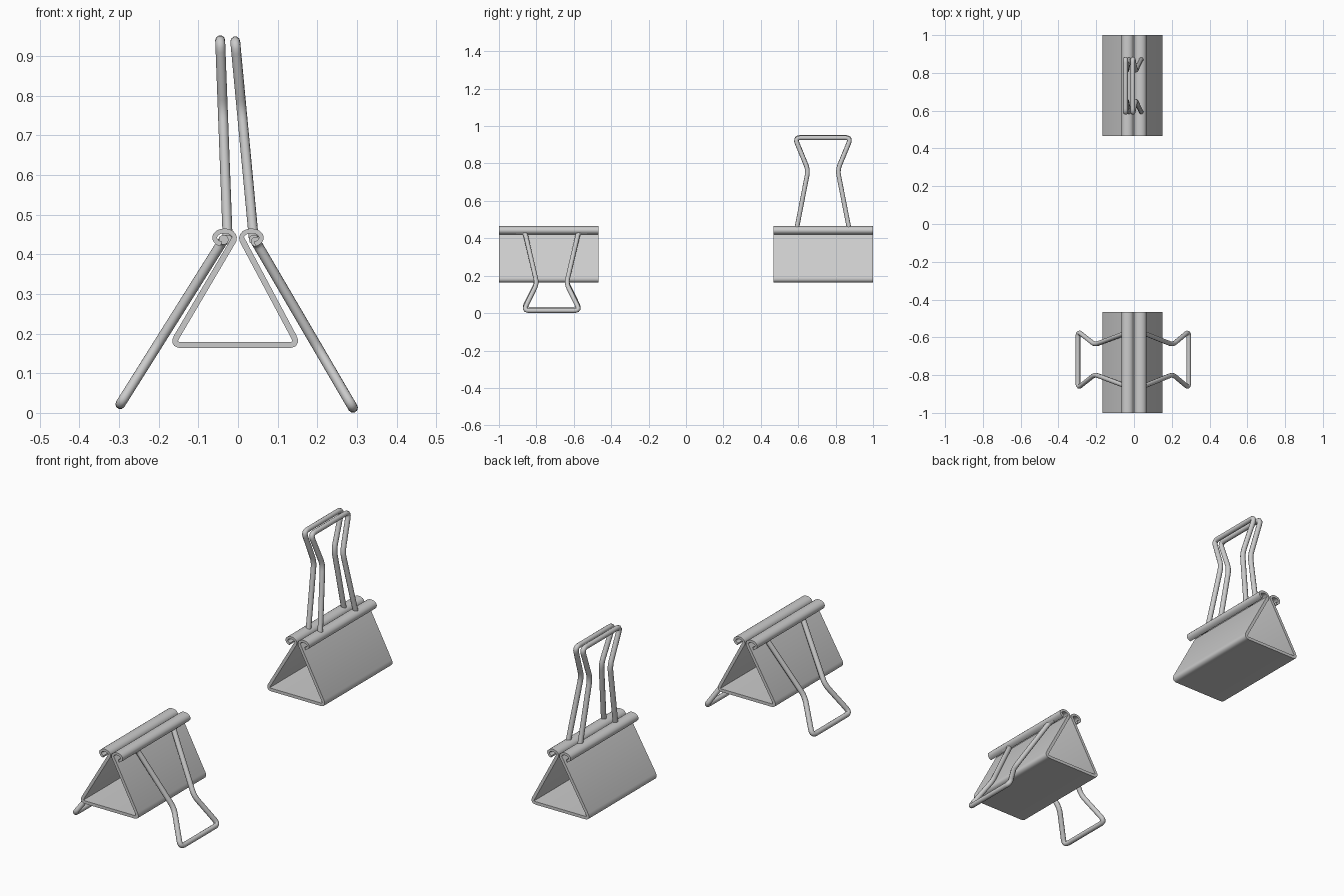
import bpy, bmesh, math
from mathutils import Vector

if "Cube" in bpy.data.objects:
    bpy.data.objects.remove(bpy.data.objects["Cube"])


def fillet(points, radius, steps=5):
    """Round the inner corners of an open polyline with quadratic arcs."""
    pts = [Vector(p) for p in points]
    out = [pts[0]]
    for a, b, c in zip(pts, pts[1:], pts[2:]):
        d1, d2 = a - b, c - b
        r = min(radius, d1.length * 0.45, d2.length * 0.45)
        p, q = b + d1.normalized() * r, b + d2.normalized() * r
        for i in range(steps + 1):
            t = i / steps
            out.append(p * (1 - t) ** 2 + b * 2 * t * (1 - t) + q * t * t)
    out.append(pts[-1])
    return out


def finish(obj, angle=35):
    bpy.ops.object.select_all(action='DESELECT')
    obj.select_set(True)
    bpy.context.view_layer.objects.active = obj
    if obj.type == 'CURVE':
        bpy.ops.object.convert(target='MESH')
    bpy.ops.object.shade_smooth_by_angle(angle=math.radians(angle))


def curl(side):
    """Lip roll at the top of one jaw, from the jaw apex to the free edge."""
    pts = []
    for i in range(15):
        a = math.radians(195 - i * 19)
        pts.append(Vector((side * (0.034 + 0.025 * math.cos(a)), 0.442 + 0.017 * math.sin(a))))
    return pts


def sheet(name, y0, y1, thick=0.015):
    # profile: left curl, left jaw, base, right jaw, right curl
    left, right = curl(-1), curl(1)
    body = fillet([left[0], (-0.167, 0.171), (0.152, 0.171), right[0]], 0.025)
    path = left[:0:-1] + body + right[1:]
    n = len(path)
    bm = bmesh.new()
    rings = []
    for i, p in enumerate(path):
        d = (path[min(i + 1, n - 1)] - path[max(i - 1, 0)]).normalized()
        # rolled lips are a little thinner than the jaws
        t = (0.012 if i < 14 or i >= n - 14 else thick) / 2
        nrm = Vector((-d.y, d.x)) * t
        a, b = p + nrm, p - nrm
        rings.append([bm.verts.new((q.x, y, q.y))
                      for q, y in ((a, y0), (a, y1), (b, y1), (b, y0))])
    for r, s in zip(rings, rings[1:]):
        for k in range(4):
            m = (k + 1) % 4
            bm.faces.new((r[k], r[m], s[m], s[k]))
    bm.faces.new(rings[0])
    bm.faces.new(rings[-1][::-1])
    bmesh.ops.recalc_face_normals(bm, faces=bm.faces[:])
    mesh = bpy.data.meshes.new(name)
    bm.to_mesh(mesh)
    bm.free()
    obj = bpy.data.objects.new(name, mesh)
    bpy.context.collection.objects.link(obj)
    finish(obj)


def handle(name, yc, start, tip, radius=0.0125):
    # half outline: pin, leg, neck, flared end; mirrored in y
    s, t = Vector(start), Vector(tip)
    half = [(0, 0.19), (0, 0.143), (0.655, 0.079), (1, 0.15)]
    outline = half + [(f, -w) for f, w in reversed(half)]
    pts = []
    for f, w in outline:
        p = s.lerp(t, f)
        pts.append((p.x, yc + w, p.y))
    path = fillet(pts, 0.03)
    cu = bpy.data.curves.new(name, 'CURVE')
    cu.dimensions = '3D'
    cu.bevel_depth = radius
    cu.bevel_resolution = 3
    cu.use_fill_caps = True
    sp = cu.splines.new('POLY')
    sp.points.add(len(path) - 1)
    for sp_pt, p in zip(sp.points, path):
        sp_pt.co = (*p, 1)
    obj = bpy.data.objects.new(name, cu)
    bpy.context.collection.objects.link(obj)
    finish(obj, 50)


# front clip, handles folded down
sheet("front_clip_body", -1.0, -0.467)
handle("front_clip_left_handle", -0.718, (-0.036, 0.437), (-0.297, 0.022))
handle("front_clip_right_handle", -0.718, (0.045, 0.432), (0.290, 0.013))

# back clip, handles standing up
sheet("back_clip_body", 0.467, 1.0)
handle("back_clip_left_handle", 0.732, (-0.026, 0.437), (-0.045, 0.940))
handle("back_clip_right_handle", 0.732, (0.040, 0.437), (-0.007, 0.937))
